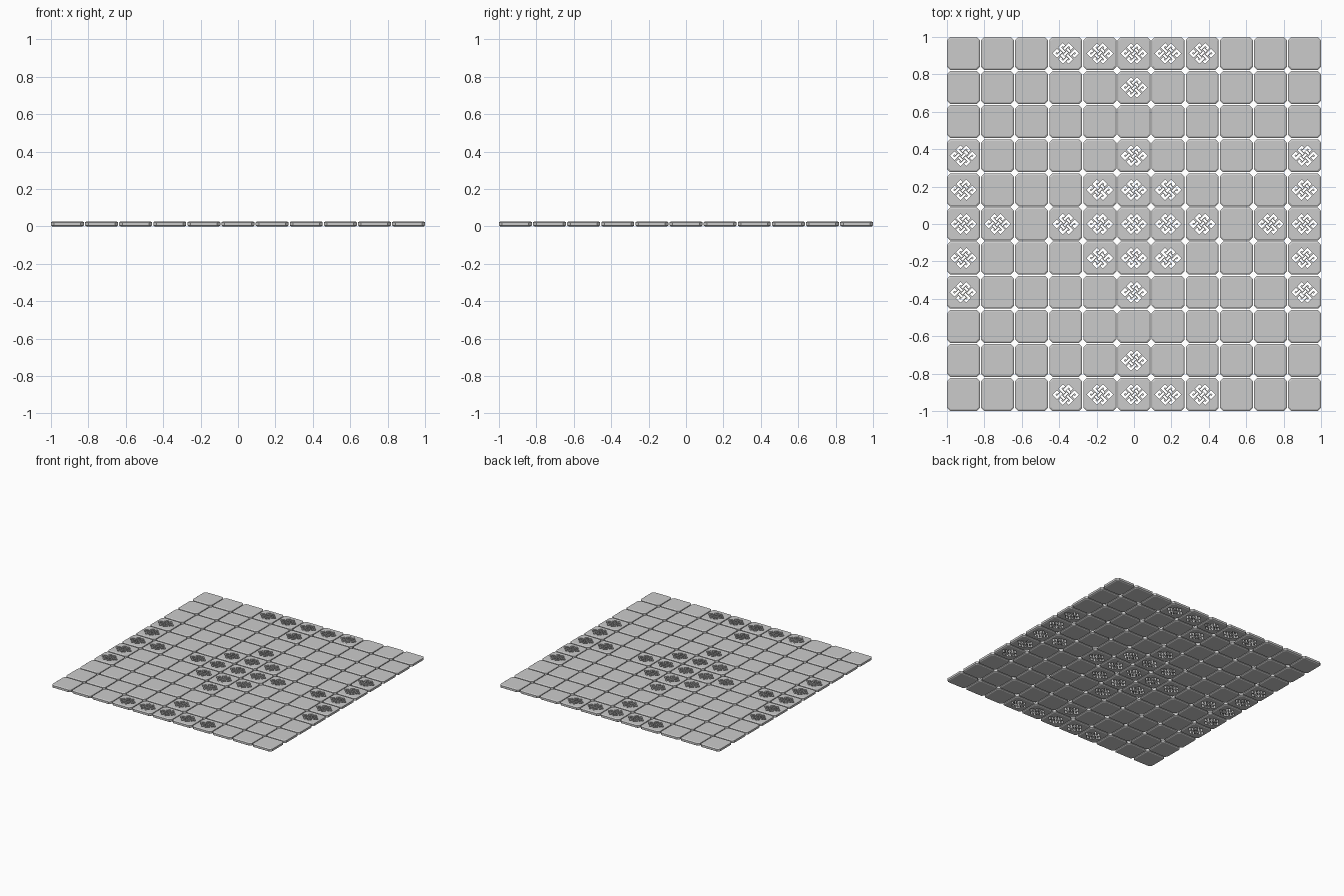
import bpy, bmesh
from mathutils import Vector

if "Cube" in bpy.data.objects:
    bpy.data.objects.remove(bpy.data.objects["Cube"])

N, SIZE = 11, 0.176
PITCH = (2 - SIZE) / (N - 1)
H, CUT, BEV, BEVZ = 0.027, 0.017, 0.008, 0.005
STEP, HALF, GAP = 0.0222, 0.0058, 0.0036   # knot spacing, half strand width, bridge width


def octagon(inset):
    a = SIZE / 2 - inset
    b = SIZE / 2 - CUT - inset * 0.41
    return [(a, -b), (a, b), (b, a), (-b, a), (-a, b), (-a, -b), (-b, -a), (b, -a)]


# Endless knot path on a square lattice, later turned 45 degrees
PATH = [(-2, -1), (2, -1), (2, -2), (1, -2), (1, 2), (0, 2), (0, -2), (-1, -2),
        (-1, 2), (-2, 2), (-2, 1), (2, 1), (2, 0), (-2, 0)]


def strand_pieces():
    """Split the closed path at every second crossing (the strand passes under)."""
    stops, over = [], True
    pts = [Vector(p) for p in PATH]
    for a, b in zip(pts, pts[1:] + pts[:1]):
        d = (b - a).normalized()
        stops.append(('corner', a, d))
        for i in range(1, round((b - a).length)):
            p = a + d * i
            if abs(p.x) <= 1 and abs(p.y) <= 1:
                if not over:
                    stops.append(('under', p, d))
                over = not over
    first = next(i for i, s in enumerate(stops) if s[0] == 'under')
    stops = stops[first:] + stops[:first + 1]
    trim = (HALF + GAP) / STEP
    pieces, cur = [], []
    for kind, p, d in stops:
        if kind == 'corner':
            cur.append(p)
        else:
            if cur:
                pieces.append(cur + [p - d * trim])
            cur = [p + d * trim]
    return pieces


def band(line):
    """Mitred outline of one strand piece in tile coordinates."""
    left, right = [], []
    for i, p in enumerate(line):
        d0 = (p - line[i - 1]).normalized() if i else None
        d1 = (line[i + 1] - p).normalized() if i < len(line) - 1 else None
        n = Vector((0, 0))
        for d in {tuple(d) for d in (d0, d1) if d}:
            n += Vector((-d[1], d[0]))
        left.append(p * STEP + n * HALF)
        right.append(p * STEP - n * HALF)
    r = 0.5 ** 0.5
    return [((q.x - q.y) * r, (q.x + q.y) * r) for q in left + right[::-1]]


def loop_verts(bm, pts, z):
    return [bm.verts.new((x, y, z)) for x, y in pts]


def tile_mesh(name, holes):
    bm = bmesh.new()
    # bevelled octagonal rim
    rings = [loop_verts(bm, octagon(i), z) for i, z in
             ((BEV, 0), (0, BEVZ), (0, H - BEVZ), (BEV, H))]
    loops = [(rings[0], rings[3])]
    walls = list(zip(rings, rings[1:]))
    # knot openings run straight through
    for h in holes:
        lo, hi = loop_verts(bm, h, 0), loop_verts(bm, h, H)
        loops.append((lo, hi))
        walls.append((lo, hi))
    for a, b in walls:
        for i in range(len(a)):
            bm.faces.new((a[i - 1], a[i], b[i], b[i - 1]))
    for side in (0, 1):
        edges = [bm.edges.get((l[side][i - 1], l[side][i])) for l in loops for i in range(len(l[side]))]
        bmesh.ops.triangle_fill(bm, edges=edges, use_beauty=True,
                                normal=(0, 0, 1 if side else -1))
    bmesh.ops.recalc_face_normals(bm, faces=bm.faces)
    me = bpy.data.meshes.new(name)
    bm.to_mesh(me)
    bm.free()
    return me


plain = tile_mesh("plain_tile", [])
knot = tile_mesh("knot_tile", [band(p) for p in strand_pieces()])


def has_knot(i, j):
    a, b = sorted((abs(i), abs(j)))
    return a + b <= 2 or (a == 0 and b == 4) or (b == 5 and a <= 2)


# Board: central diamond and four T-shaped groups are pierced
for i in range(-5, 6):
    for j in range(-5, 6):
        me = knot if has_knot(i, j) else plain
        ob = bpy.data.objects.new(f"{me.name}_{i + 5}_{j + 5}", me)
        ob.location = (i * PITCH, j * PITCH, 0)
        bpy.context.collection.objects.link(ob)
